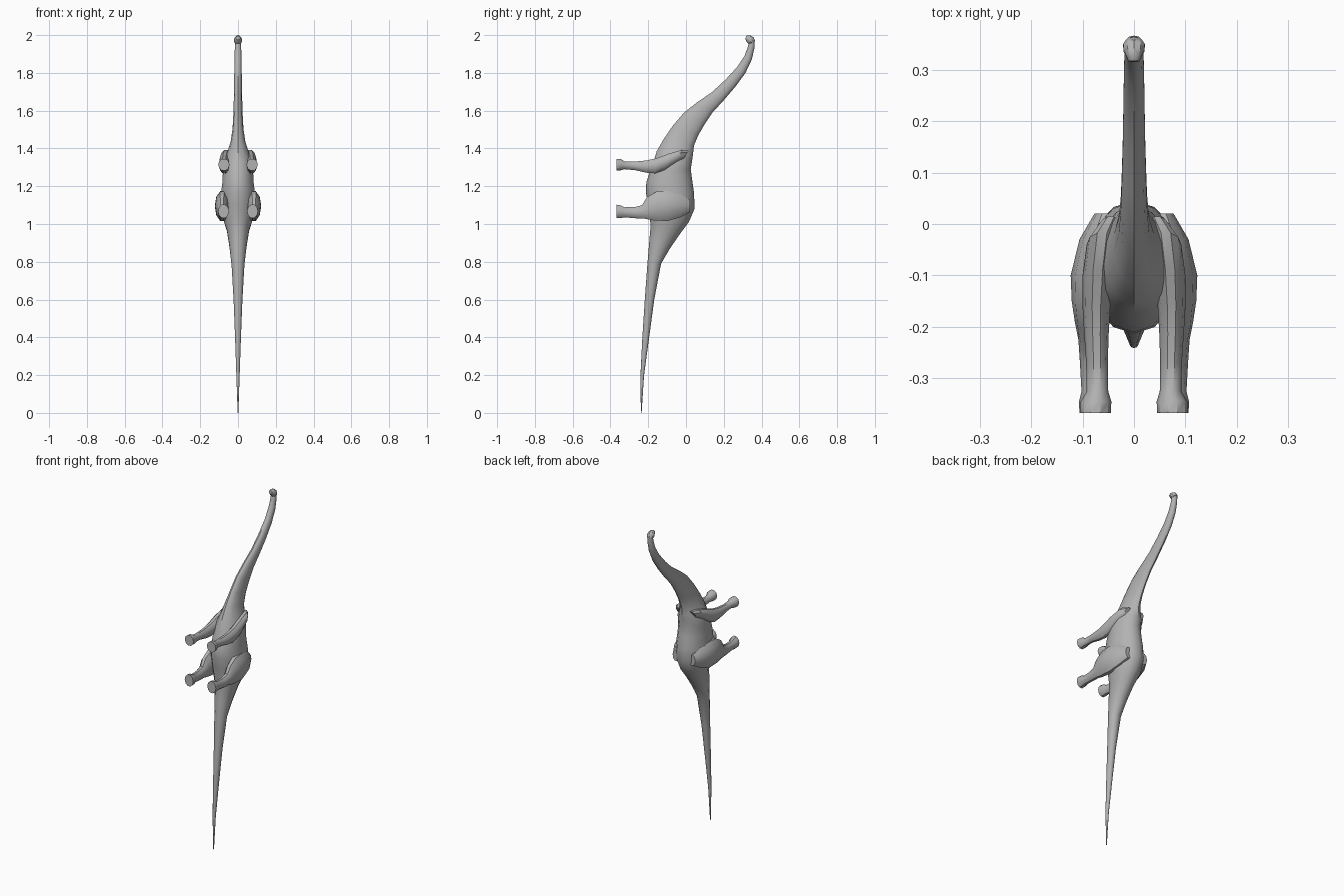
import bpy, bmesh, math
from mathutils import Vector

skin = bpy.data.materials.new("grey_skin")
skin.diffuse_color = (0.45, 0.45, 0.45, 1)


def loft(name, rings):
    """Skin a list of vertex rings and close both ends."""
    bm = bmesh.new()
    loops = [[bm.verts.new(p) for p in ring] for ring in rings]
    n = len(loops[0])
    for a, b in zip(loops, loops[1:]):
        for i in range(n):
            bm.faces.new((a[i], a[(i + 1) % n], b[(i + 1) % n], b[i]))
    bm.faces.new(loops[0])
    bm.faces.new(loops[-1])
    bmesh.ops.recalc_face_normals(bm, faces=bm.faces)
    mesh = bpy.data.meshes.new(name)
    bm.to_mesh(mesh)
    bm.free()
    ob = bpy.data.objects.new(name, mesh)
    bpy.context.collection.objects.link(ob)
    mesh.materials.append(skin)
    bpy.ops.object.select_all(action='DESELECT')
    ob.select_set(True)
    bpy.context.view_layer.objects.active = ob
    bpy.ops.object.shade_smooth_by_angle(angle=math.radians(35))
    return ob


def spine_ring(vy, vz, dy, dz, w, n=14):
    """Oval between a belly point and a back point, half width w."""
    c = Vector((0, (vy + dy) / 2, (vz + dz) / 2))
    up = Vector((0, (dy - vy) / 2, (dz - vz) / 2))
    ts = [2 * math.pi * i / n for i in range(n)]
    return [c + up * math.cos(t) + Vector((w * math.sin(t), 0, 0)) for t in ts]


def limb_ring(x, y, z, rx, rz, tilt=0.0, n=10):
    """Oval across a leg, tilted along its length."""
    ts = [2 * math.pi * i / n for i in range(n)]
    return [(x + rx * math.cos(t), y + tilt * rz * math.sin(t), z + rz * math.sin(t)) for t in ts]


# Tail, trunk and neck: belly y, z, back y, z, half width
spine = [
    (-.239, 0, -.235, 0, .002), (-.241, .2, -.222, .2, .009),
    (-.231, .4, -.195, .4, .016), (-.218, .6, -.168, .6, .024),
    (-.205, .78, -.132, .79, .035), (-.195, .9, -.085, .87, .047),
    (-.188, .98, -.03, .95, .060), (-.19, 1.03, .015, 1.01, .078),
    (-.20, 1.10, .045, 1.08, .092), (-.213, 1.17, .043, 1.16, .092),
    (-.210, 1.22, .033, 1.23, .084), (-.190, 1.28, .025, 1.29, .082),
    (-.172, 1.33, .033, 1.34, .078), (-.155, 1.385, .037, 1.37, .058),
    (-.118, 1.45, .042, 1.415, .040), (-.07, 1.52, .065, 1.47, .030),
    (-.01, 1.59, .10, 1.53, .026), (.06, 1.645, .14, 1.59, .024),
    (.14, 1.70, .20, 1.655, .022), (.21, 1.765, .26, 1.725, .021),
    (.27, 1.83, .315, 1.80, .020), (.31, 1.89, .348, 1.87, .019),
    (.328, 1.94, .363, 1.935, .017), (.334, 1.965, .364, 1.975, .016),
]
loft("body", [spine_ring(*r) for r in spine])

# Head turned towards the belly side: jaw and crown points
head = [
    (.345, 1.95, .366, 1.968, .016), (.335, 1.952, .358, 1.988, .022),
    (.330, 1.955, .343, 1.997, .021), (.322, 1.964, .328, 2.0, .015),
    (.315, 1.975, .317, 1.995, .011),
]
loft("head", [spine_ring(*r, n=10) for r in head])

# Legs from the trunk outwards: x, y, z, half width, half depth, tilt
front_leg = [
    (.045, .0, 1.365, .020, .025, .6), (.062, -.04, 1.355, .030, .040, .6),
    (.070, -.10, 1.330, .030, .046, .3), (.073, -.16, 1.308, .027, .042, .1),
    (.073, -.21, 1.304, .024, .034, 0), (.072, -.27, 1.308, .021, .024, 0),
    (.071, -.325, 1.311, .021, .022, 0), (.074, -.345, 1.314, .030, .031, 0),
    (.075, -.367, 1.314, .030, .033, 0),
]
hind_leg = [
    (.055, .02, 1.095, .022, .035, 0), (.070, -.03, 1.098, .036, .066, 0),
    (.080, -.10, 1.095, .043, .084, 0), (.083, -.15, 1.095, .038, .080, -.1),
    (.085, -.19, 1.080, .030, .064, -.3), (.084, -.225, 1.064, .024, .038, -.2),
    (.083, -.27, 1.060, .022, .031, 0), (.080, -.325, 1.062, .022, .028, 0),
    (.078, -.345, 1.065, .029, .035, 0), (.077, -.367, 1.067, .029, .037, 0),
]
for side, s in (("right", 1), ("left", -1)):
    for part, path in (("front_leg", front_leg), ("hind_leg", hind_leg)):
        loft(f"{side}_{part}", [limb_ring(s * p[0], *p[1:]) for p in path])
